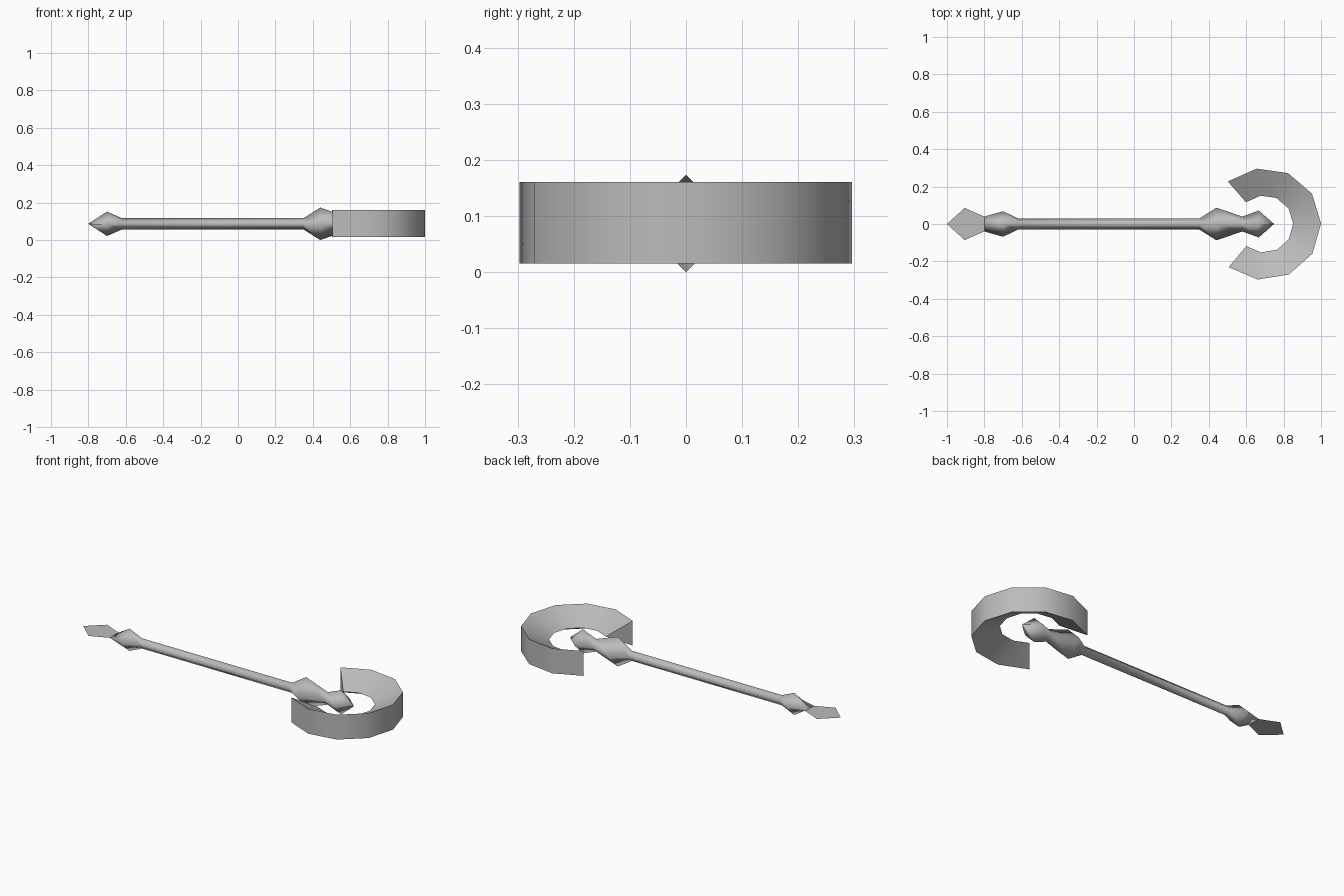
import bpy, math

if "Cube" in bpy.data.objects:
    bpy.data.objects.remove(bpy.data.objects["Cube"])

ZC = 0.087  # height of the staff axis

grey = bpy.data.materials.new("plain grey")
grey.diffuse_color = (0.5, 0.5, 0.5, 1)
grey.use_nodes = True
grey.node_tree.nodes["Principled BSDF"].inputs["Base Color"].default_value = grey.diffuse_color


def make(name, verts, faces):
    me = bpy.data.meshes.new(name)
    me.from_pydata(verts, [], faces)
    me.validate()
    me.materials.append(grey)
    ob = bpy.data.objects.new(name, me)
    bpy.context.collection.objects.link(ob)
    return ob


def smooth(ob, angle):
    bpy.ops.object.select_all(action='DESELECT')
    ob.select_set(True)
    bpy.context.view_layer.objects.active = ob
    bpy.ops.object.shade_smooth_by_angle(angle=math.radians(angle))


def loft(sections):
    """Join rings of four or three points with quads and cap both ends."""
    n = len(sections[0])
    verts = [p for s in sections for p in s]
    faces = []
    for i in range(len(sections) - 1):
        for j in range(n):
            k = (j + 1) % n
            faces.append((i * n + j, (i + 1) * n + j, (i + 1) * n + k, i * n + k))
    last = (len(sections) - 1) * n
    faces.append(tuple(range(n)))
    faces.append(tuple(last + j for j in reversed(range(n))))
    return verts, faces


# Staff: diamond cross-sections (x, half width, half height)
stations = [(-0.80, 0.04, 0.001), (-0.70, 0.068, 0.065), (-0.62, 0.03, 0.03),
            (0.35, 0.03, 0.03), (0.44, 0.087, 0.087), (0.58, 0.04, 0.037),
            (0.667, 0.072, 0.071), (0.748, 0.001, 0.001)]
staff = make("staff", *loft([[(x, w, ZC), (x, 0, ZC + h), (x, -w, ZC), (x, 0, ZC - h)]
                             for x, w, h in stations]))
smooth(staff, 100)

# Flat leaf-shaped tail fin
make("tail_fin",
     [(-1, 0, ZC), (-0.906, -0.086, ZC), (-0.80, -0.04, ZC), (-0.80, 0.04, ZC), (-0.906, 0.086, ZC)],
     [(0, 1, 2, 3, 4)])

# Open ring blade: wedge cross-section, thick outside and sharp inside
sections = []
for i in range(-4, 5):
    a = math.radians(32.5 * i + 0.5)
    c, s = math.cos(a), math.sin(a)
    sections.append([(0.698 + 0.302 * c, 0.299 * s, 0.016),
                     (0.698 + 0.302 * c, 0.299 * s, 0.161),
                     (0.698 + 0.153 * c, 0.153 * s, ZC)])
ring = make("ring_blade", *loft(sections))
smooth(ring, 40)

# Consistent outward normals
for ob in (staff, ring):
    bpy.ops.object.select_all(action='DESELECT')
    ob.select_set(True)
    bpy.context.view_layer.objects.active = ob
    bpy.ops.object.mode_set(mode='EDIT')
    bpy.ops.mesh.select_all(action='SELECT')
    bpy.ops.mesh.normals_make_consistent(inside=False)
    bpy.ops.object.mode_set(mode='OBJECT')
